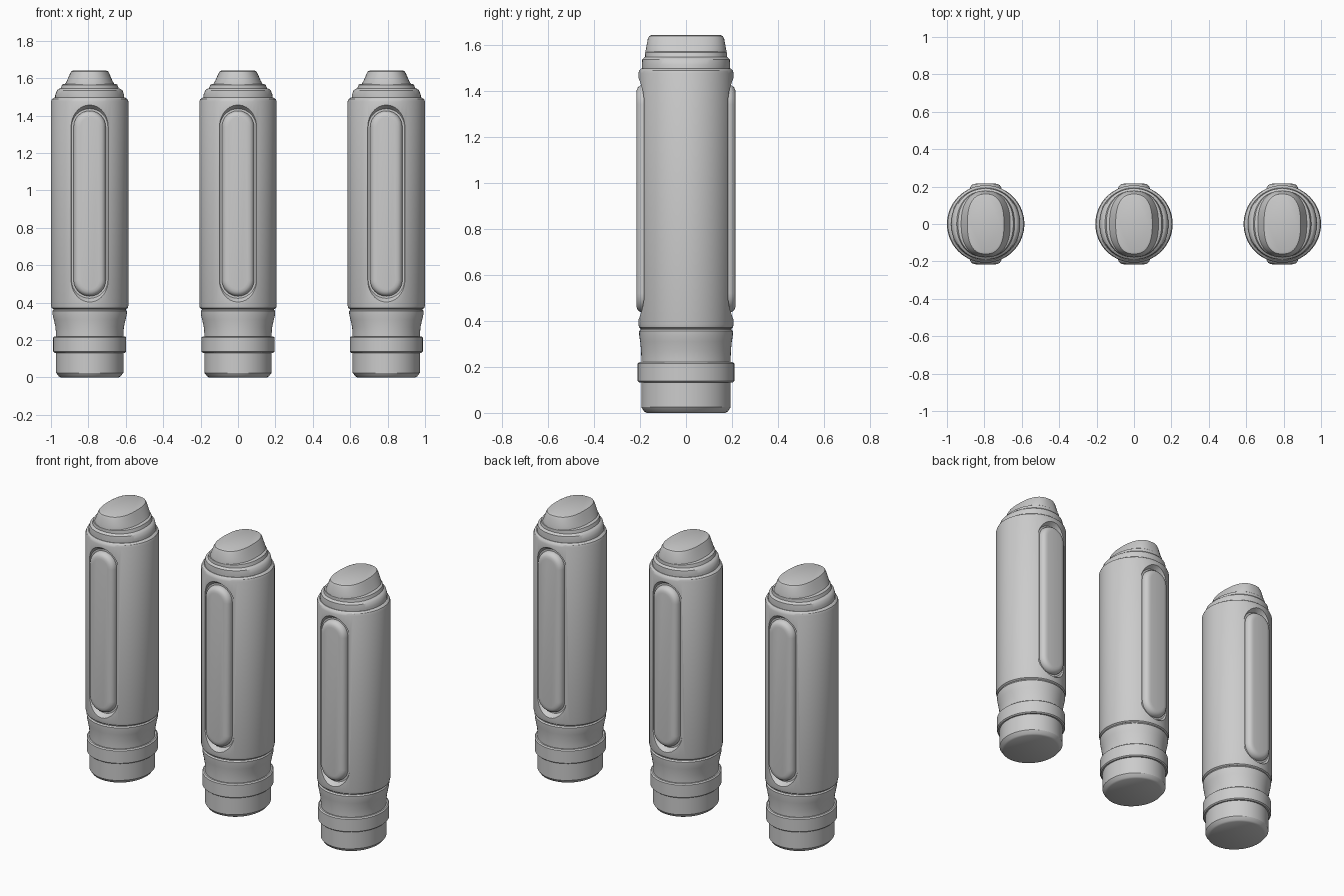
import bpy, bmesh, math

if "Cube" in bpy.data.objects:
    bpy.data.objects.remove(bpy.data.objects["Cube"])

SEG = 64
SPACING = 0.793


def loft(name, rings):
    """Closed solid skinned through rings of equal point count."""
    bm = bmesh.new()
    loops = [[bm.verts.new(p) for p in ring] for ring in rings]
    n = len(loops[0])
    for a, b in zip(loops, loops[1:]):
        for i in range(n):
            j = (i + 1) % n
            bm.faces.new((a[i], a[j], b[j], b[i]))
    bm.faces.new(loops[0][::-1])
    bm.faces.new(loops[-1])
    bmesh.ops.recalc_face_normals(bm, faces=bm.faces)
    me = bpy.data.meshes.new(name)
    bm.to_mesh(me)
    bm.free()
    ob = bpy.data.objects.new(name, me)
    bpy.context.collection.objects.link(ob)
    return ob


def oval(z, rx, ry, n=2.0):
    """Horizontal superellipse ring."""
    pts = []
    for i in range(SEG):
        a = 2 * math.pi * i / SEG
        c, s = math.cos(a), math.sin(a)
        pts.append((rx * math.copysign(abs(c) ** (2 / n), c),
                    ry * math.copysign(abs(s) ** (2 / n), s), z))
    return pts


def stadium(half, y, z0=0.52, z1=1.34, k=16):
    """Upright stadium outline in the xz plane."""
    top = [math.pi * i / k for i in range(k + 1)]
    return ([(half * math.cos(a), y, z1 + half * math.sin(a)) for a in top] +
            [(-half * math.cos(a), y, z0 - half * math.sin(a)) for a in top])


def smooth(ob, angle=32):
    bpy.ops.object.select_all(action='DESELECT')
    ob.select_set(True)
    bpy.context.view_layer.objects.active = ob
    bpy.ops.object.shade_smooth_by_angle(angle=math.radians(angle))


parts = []

# Foot, clamp ring, flared neck, main barrel, stepped shoulder and tip
profiles = {
    "foot": [(0, .155, .17), (.006, .165, .182), (.025, .18, .194), (.16, .18, .194)],
    "clamp_ring": [(.132, .188, .203), (.138, .195, .21), (.214, .195, .21), (.22, .188, .203)],
    "neck": [(.16, .18, .194), (.235, .18, .194), (.27, .183, .195), (.31, .192, .199),
             (.335, .198, .203), (.355, .199, .204), (.362, .193, .197), (.38, .193, .197)],
    "barrel": [(.366, .195, .197), (.372, .204, .204), (.385, .207, .207),
               (1.475, .207, .207), (1.488, .202, .203), (1.496, .19, .194)],
    "shoulder": [(1.48, .185, .19), (1.512, .184, .191, 2.1), (1.535, .175, .19, 2.1),
                 (1.543, .165, .183, 2.1), (1.546, .155, .178, 2.2),
                 (1.565, .148, .178, 2.2), (1.57, .138, .174, 2.2)],
    "tip": [(1.56, .136, .177, 2.3), (1.572, .13, .176, 2.4), (1.585, .122, .173, 2.5),
            (1.625, .105, .166, 2.5), (1.637, .098, .16, 2.5), (1.641, .088, .15, 2.5)],
}
for name, rows in profiles.items():
    parts.append(loft(name, [oval(*r) for r in rows]))
barrel = parts[3]

# Sloped recess and raised pill pad on front and back
for side, label in ((-1, "front"), (1, "back")):
    cutter = loft("recess_cutter", [stadium(.097, side * .178), stadium(.14, side * .24)])
    cutter.hide_render = True
    mod = barrel.modifiers.new("recess", 'BOOLEAN')
    mod.operation, mod.solver, mod.object = 'DIFFERENCE', 'EXACT', cutter
    bpy.context.view_layer.objects.active = barrel
    bpy.ops.object.modifier_apply(modifier=mod.name)
    bpy.data.objects.remove(cutter)
    pad = [(.086, .17), (.086, .187), (.082, .199), (.074, .209), (.063, .214), (.05, .216)]
    parts.append(loft(label + "_pad", [stadium(h, side * y) for h, y in pad]))

for ob in parts:
    smooth(ob)

# Three identical units in a row
for ob in parts:
    for x, label in ((-SPACING, "left_"), (SPACING, "right_")):
        twin = ob.copy()
        twin.name = label + ob.name
        twin.location.x = x
        bpy.context.collection.objects.link(twin)
    ob.name = "middle_" + ob.name
